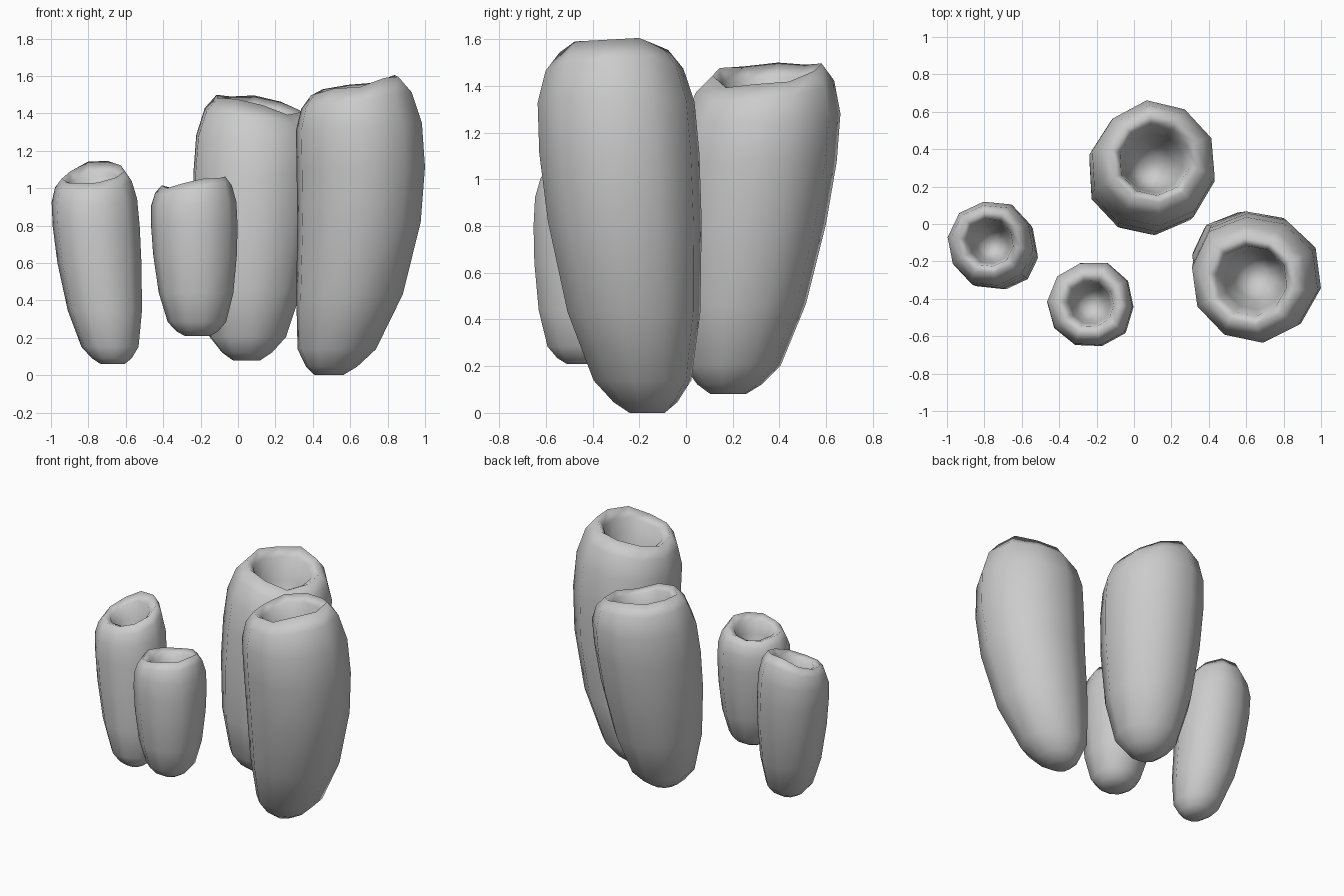
import bpy
import bmesh
import random
from math import cos, sin, tau

SIDES = 10

# Shared tube profile: (height fraction, radius fraction)
OUTER = [(0, .22), (.03, .4), (.09, .61), (.28, .83), (.53, .96),
         (.72, 1), (.86, .98), (.95, .86), (1, .68)]
INNER = [(.97, .55), (.87, .47), (.76, .35), (.69, .18)]

default = bpy.data.objects.get("Cube")
if default:
    bpy.data.objects.remove(default, do_unlink=True)

# Single matte grey
grey = bpy.data.materials.new("sponge_grey")
grey.use_nodes = True
colour = (.6, .6, .6, 1)
grey.diffuse_color = colour
shader = next(n for n in grey.node_tree.nodes if n.type == 'BSDF_PRINCIPLED')
shader.inputs["Base Color"].default_value = colour
shader.inputs["Roughness"].default_value = .8


def tube(name, base, top, radius, bow=(0, 0), slope=(0, 0), taper=1, seed=1):
    """Hollow tube leaning from base to top, with a bowed axis and sloping rim."""
    rng = random.Random(seed)
    wobble = [rng.uniform(.98, 1.04) for _ in range(SIDES)]
    ripple = [rng.uniform(-.06, .06) * radius for _ in range(SIDES)]
    turn = rng.uniform(0, tau)
    bm = bmesh.new()
    rings = []
    for t, r in [(t, r ** taper) for t, r in OUTER] + INNER:
        cx, cy = (base[i] + (top[i] - base[i]) * t + bow[i] * t * (1 - t)
                  for i in range(2))
        height = base[2] + (top[2] - base[2]) * t
        rim = max(0, (t - .7) / .3) ** 2
        ring = []
        for i in range(SIDES):
            a = turn + tau * i / SIDES
            dx = radius * r * wobble[i] * cos(a)
            dy = radius * r * wobble[i] * sin(a)
            lift = slope[0] * dx + slope[1] * dy + ripple[i]
            ring.append(bm.verts.new((cx + dx, cy + dy, height + rim * lift)))
        rings.append(ring)
    # Walls, then the closed base and the floor of the hollow
    for low, high in zip(rings, rings[1:]):
        for i in range(SIDES):
            j = (i + 1) % SIDES
            bm.faces.new((low[i], low[j], high[j], high[i]))
    bm.faces.new(list(reversed(rings[0])))
    bm.faces.new(rings[-1])
    for face in bm.faces:
        face.smooth = True
    mesh = bpy.data.meshes.new(name)
    bm.to_mesh(mesh)
    bm.free()
    mesh.materials.append(grey)
    obj = bpy.data.objects.new(name, mesh)
    bpy.context.collection.objects.link(obj)


# Two large tubes
tube("large_front_tube", (.485, -.165, 0), (.62, -.305, 1.545), .347,
     bow=(.35, -.07), slope=(.23, .04), seed=3)
tube("large_back_tube", (.045, .18, .08), (.11, .345, 1.46), .336,
     slope=(-.2, .12), seed=5)

# Two small tubes
tube("small_left_tube", (-.67, -.19, .06), (-.775, -.1, 1.08), .235,
     bow=(-.06, .06), slope=(.18, .35), taper=.85, seed=7)
tube("small_front_tube", (-.215, -.445, .21), (-.235, -.425, 1.03), .232,
     slope=(.15, -.05), taper=.8, seed=9)
